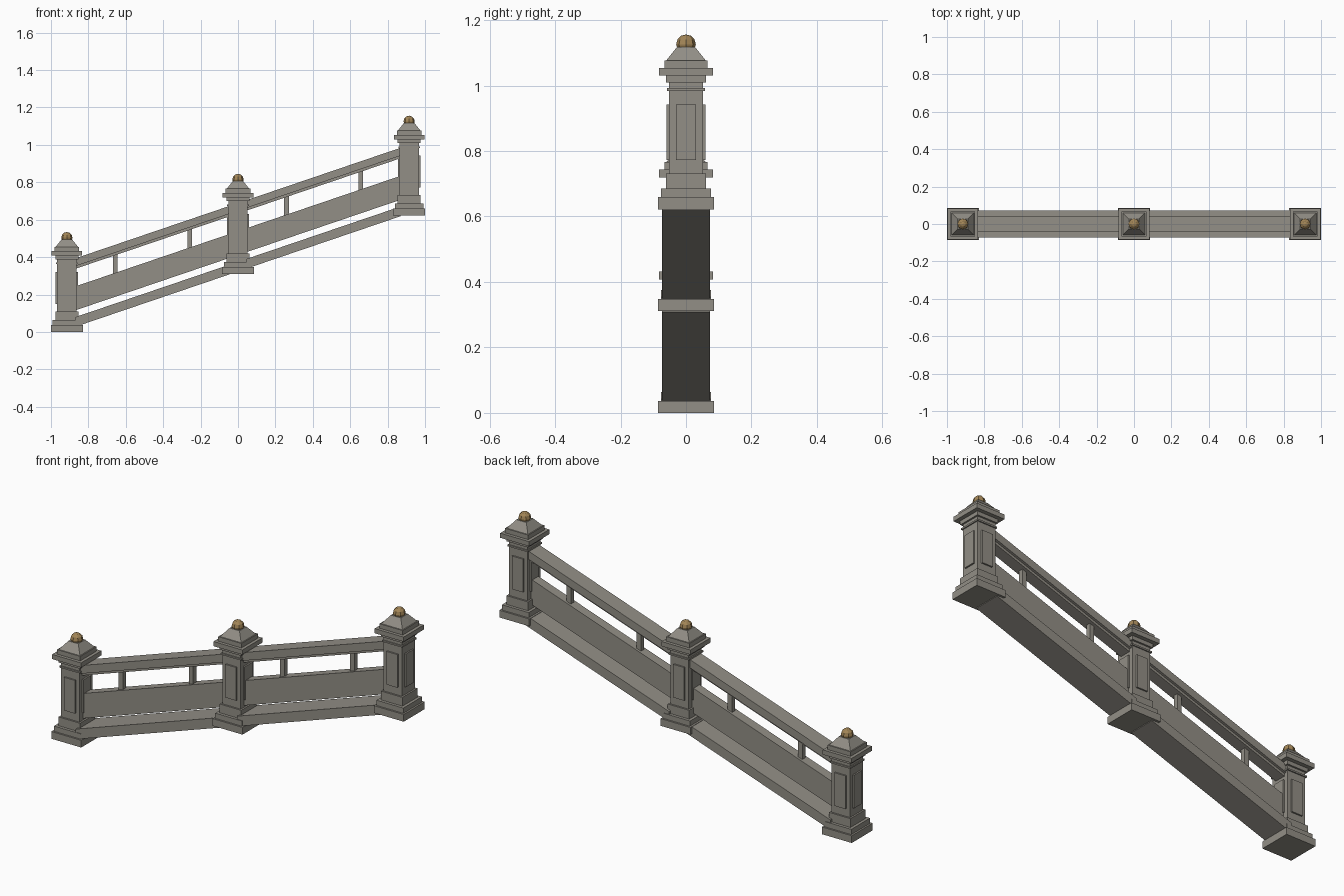
import bpy, bmesh
from mathutils import Matrix, Vector

cube = bpy.data.objects.get("Cube")
if cube:
    bpy.data.objects.remove(cube, do_unlink=True)

SPAN = 0.915          # distance between posts
RISE = 0.311          # height gained per post
SLOPE = RISE / SPAN


def material(name, rgb):
    m = bpy.data.materials.new(name)
    m.diffuse_color = (*rgb, 1)
    m.use_nodes = True
    bsdf = m.node_tree.nodes["Principled BSDF"]
    bsdf.inputs["Base Color"].default_value = (*rgb, 1)
    bsdf.inputs["Roughness"].default_value = 0.8
    return m


stone = material("grey stone", (0.29, 0.275, 0.24))
bronze = material("bronze", (0.36, 0.235, 0.095))


def finish(name, bm, mat):
    bmesh.ops.recalc_face_normals(bm, faces=bm.faces)
    mesh = bpy.data.meshes.new(name)
    bm.to_mesh(mesh)
    bm.free()
    mesh.materials.append(mat)
    ob = bpy.data.objects.new(name, mesh)
    bpy.context.collection.objects.link(ob)
    return ob


def add_box(bm, center, size):
    bmesh.ops.create_cube(bm, size=1, matrix=Matrix.Translation(center) @ Matrix.Diagonal((*size, 1)))


def square_loft(name, profile, x, z):
    """Stack square rings given as (half width, height)."""
    bm = bmesh.new()
    rings = [[bm.verts.new((x + sx * h, sy * h, z + dz))
              for sx, sy in ((-1, -1), (1, -1), (1, 1), (-1, 1))] for h, dz in profile]
    for a, b in zip(rings, rings[1:]):
        for i in range(4):
            j = (i + 1) % 4
            bm.faces.new((a[i], a[j], b[j], b[i]))
    bm.faces.new(rings[0])
    bm.faces.new(rings[-1])
    return finish(name, bm, stone)


def sloped_bar(name, x0, x1, low, high, half):
    """Bar with vertical ends that follows the stair slope."""
    bm = bmesh.new()
    add_box(bm, (0, 0, 0), (1, 1, 1))
    for v in bm.verts:
        x = x1 if v.co.x > 0 else x0
        lift = high if v.co.z > 0 else low
        v.co = Vector((x, half if v.co.y > 0 else -half, (x + SPAN) * SLOPE + lift))
    return finish(name, bm, stone)


def steps(tiers):
    """Turn (half width, bottom, top) tiers into a stepped profile."""
    return [p for h, a, b in tiers for p in ((h, a), (h, b))]


BASE = steps([(0.085, 0, 0.037), (0.076, 0.037, 0.064), (0.061, 0.064, 0.109)])
SHAFT = steps([(0.052, 0.109, 0.366)])
CAP = steps([(0.058, 0.362, 0.37), (0.052, 0.37, 0.388), (0.061, 0.388, 0.408),
             (0.082, 0.408, 0.432), (0.066, 0.432, 0.455)]) + [(0.06, 0.455), (0.028, 0.495)]

# Posts
for i, place in enumerate(("lower", "middle", "upper")):
    x, z = (i - 1) * SPAN, i * RISE
    square_loft(place + "_post_base", BASE, x, z)
    square_loft(place + "_post_shaft", SHAFT, x, z)
    square_loft(place + "_post_cap", CAP, x, z)

    # Raised panels on the four shaft faces
    bm = bmesh.new()
    add_box(bm, (x, 0, z + 0.235), (0.12, 0.062, 0.17))
    add_box(bm, (x, 0, z + 0.235), (0.062, 0.12, 0.17))
    finish(place + "_post_panels", bm, stone)

    # Ball finial
    bm = bmesh.new()
    bmesh.ops.create_uvsphere(bm, u_segments=8, v_segments=6, radius=0.03,
                              matrix=Matrix.Translation((x, 0, z + 0.504)))
    finish(place + "_finial", bm, bronze)

# Railing runs between the posts
for i, place in enumerate(("lower", "upper")):
    start = (i - 1) * SPAN
    a, b = start + 0.045, start + SPAN - 0.045
    sloped_bar(place + "_stringer", a, b, 0.012, 0.064, 0.073)
    sloped_bar(place + "_wall_panel", a, b, 0.1, 0.228, 0.025)
    sloped_bar(place + "_rail_underside", a, b, 0.322, 0.338, 0.03)
    sloped_bar(place + "_handrail", a, b, 0.336, 0.378, 0.043)
    for n, side in enumerate(("first", "second")):
        c = start + (0.259, 0.657)[n]
        sloped_bar(f"{place}_{side}_baluster", c - 0.0125, c + 0.0125, 0.22, 0.33, 0.0125)
